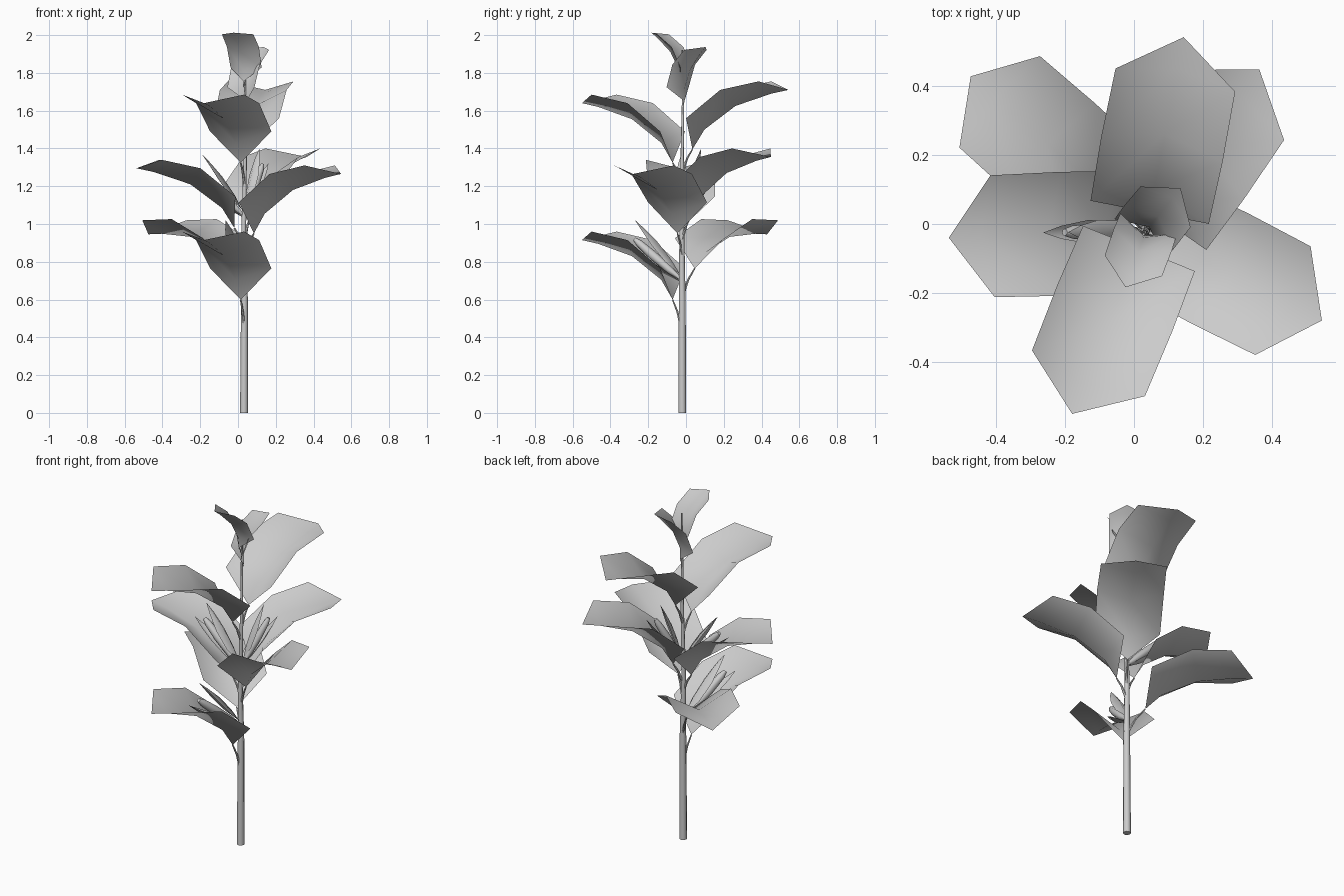
import bpy, bmesh
from math import radians, cos, sin
from mathutils import Vector, Matrix

if "Cube" in bpy.data.objects:
    bpy.data.objects.remove(bpy.data.objects["Cube"], do_unlink=True)

mat = bpy.data.materials.new("pale grey")
mat.use_nodes = True
COLOR = (0.6, 0.6, 0.6, 1)
mat.diffuse_color = COLOR
mat.node_tree.nodes["Principled BSDF"].inputs["Base Color"].default_value = COLOR

STEM = Vector((0.035, -0.02, 0))


def finish(name, bm, matrix=None, angle=80):
    mesh = bpy.data.meshes.new(name)
    bm.to_mesh(mesh)
    bm.free()
    if matrix:
        mesh.transform(matrix)
    obj = bpy.data.objects.new(name, mesh)
    bpy.context.collection.objects.link(obj)
    mesh.materials.append(mat)
    bpy.ops.object.select_all(action='DESELECT')
    obj.select_set(True)
    bpy.context.view_layer.objects.active = obj
    bpy.ops.object.shade_smooth_by_angle(angle=radians(angle))
    return obj


def tube(name, path, sides=8, matrix=None):
    """Tapered tube through (point, radius) pairs, closed at both ends."""
    bm = bmesh.new()
    pts = [Vector(p) for p, _ in path]
    rings = []
    for i, (_, radius) in enumerate(path):
        way = pts[min(i + 1, len(pts) - 1)] - pts[max(i - 1, 0)]
        turn = Vector((0, 0, 1)).rotation_difference(way.normalized())
        ring = []
        for k in range(sides):
            a = radians(360 * k / sides)
            ring.append(bm.verts.new(pts[i] + turn @ Vector((radius * cos(a), radius * sin(a), 0))))
        rings.append(ring)
    for low, high in zip(rings, rings[1:]):
        for k in range(sides):
            n = (k + 1) % sides
            bm.faces.new((low[k], low[n], high[n], high[k]))
    bm.faces.new(rings[0][::-1])
    bm.faces.new(rings[-1])
    return finish(name, bm, matrix, 50)


def blade(name, rows, matrix):
    """Folded leaf: rows of (rib x, rib z, edge x, edge z, half width)."""
    bm = bmesh.new()
    made = []
    for rx, rz, ex, ez, w in rows:
        rib = bm.verts.new((rx, 0, rz))
        made.append((bm.verts.new((ex, w, ez)), rib, bm.verts.new((ex, -w, ez))) if w else (rib,) * 3)
    for a, b in zip(made, made[1:]):
        for k in (0, 1):
            corners = (a[k], a[k + 1], b[k + 1], b[k])
            bm.faces.new(tuple(dict.fromkeys(corners)))
    return finish(name, bm, matrix)


def place(azimuth, reach, height, pitch=0, scale=1):
    return (Matrix.Translation(STEM + Vector((0, 0, height)))
            @ Matrix.Rotation(radians(azimuth), 4, 'Z')
            @ Matrix.Translation((reach, 0, 0))
            @ Matrix.Rotation(radians(-pitch), 4, 'Y')
            @ Matrix.Scale(scale, 4))


# Main stem
tube("stem", [((0.032, -0.02, 0), 0.021), ((0.034, -0.02, 0.6), 0.018),
              ((0.03, -0.022, 0.95), 0.013), ((0.038, -0.02, 1.35), 0.009),
              ((0.036, -0.016, 1.65), 0.006), ((0.042, -0.02, 1.92), 0.003)])

# Broad leaves, each on a thin stalk
LEAF = [(0, 0, 0, 0, 0),
        (0.065, 0.105, 0, 0.165, 0.175),
        (0.232, 0.23, 0.185, 0.315, 0.18),
        (0.425, 0.295, 0.391, 0.36, 0.177),
        (0.518, 0.315, 0, 0, 0)]

# azimuth, reach, height, pitch, scale, stalk drop
leaves = {
    "lower_front_leaf": (248, 0.055, 0.60, 0, 1, 0.17),
    "lower_back_leaf": (138.6, 0.1, 0.765, -14, 1, 0.15),
    "middle_left_leaf": (-27, 0.055, 0.95, 0, 1, 0.12),
    "middle_right_leaf": (182, 0.055, 0.98, 0, 1, 0.12),
    "middle_back_leaf": (55, 0.055, 1.04, 0, 1, 0.12),
    "upper_front_leaf": (248, 0.055, 1.325, 0, 1, 0.12),
    "upper_back_leaf": (79, 0.055, 1.395, 0, 1, 0.12),
    "top_front_leaf": (250, 0.015, 1.755, 27, 0.5, 0.03),
    "top_back_leaf": (51, 0.015, 1.65, 32, 0.53, 0.03),
}
for name, (azimuth, reach, height, pitch, scale, drop) in leaves.items():
    m = place(azimuth, reach, height, pitch, scale)
    blade(name, LEAF, m)
    root = STEM + Vector((0, 0, height - drop))
    tip = m.translation
    bend = root.lerp(tip, 0.5) + Vector((0, 0, drop * 0.12))
    tube(name + "_stalk", [(root, 0.009 * scale), (bend, 0.006 * scale),
                           (tip, 0.004 * scale)], 6)

# Bud clusters in the leaf axils: a rounded bud wrapped by narrow husks
HUSK = [(0, 0, 0, 0, 0),
        (0.1, -0.012, 0.1, 0.012, 0.032),
        (0.22, -0.012, 0.22, 0.014, 0.036),
        (0.32, 0, 0.32, 0.012, 0.02),
        (0.39, 0.012, 0, 0, 0)]
BUD = [((0, 0, 0), 0.008), ((0.08, 0, 0), 0.02), ((0.2, 0, 0.004), 0.025),
       ((0.3, 0, 0.008), 0.02), ((0.335, 0, 0.01), 0.011)]

clusters = {"lower_front": (248, 0.71, 37, 1),
            "middle_right": (181, 1.05, 43, 0.95),
            "middle_back": (52, 1.07, 58, 0.85)}
for name, (azimuth, height, pitch, scale) in clusters.items():
    tube(name + "_bud", BUD, 8, place(azimuth, 0.01, height, pitch, scale))
    blade(name + "_under_husk", HUSK, place(azimuth, 0.01, height - 0.015, pitch - 6, scale))
    top = place(azimuth, 0.01, height + 0.02, pitch + 13, scale)
    blade(name + "_upper_husk", HUSK, top @ Matrix.Rotation(radians(180), 4, 'X'))
